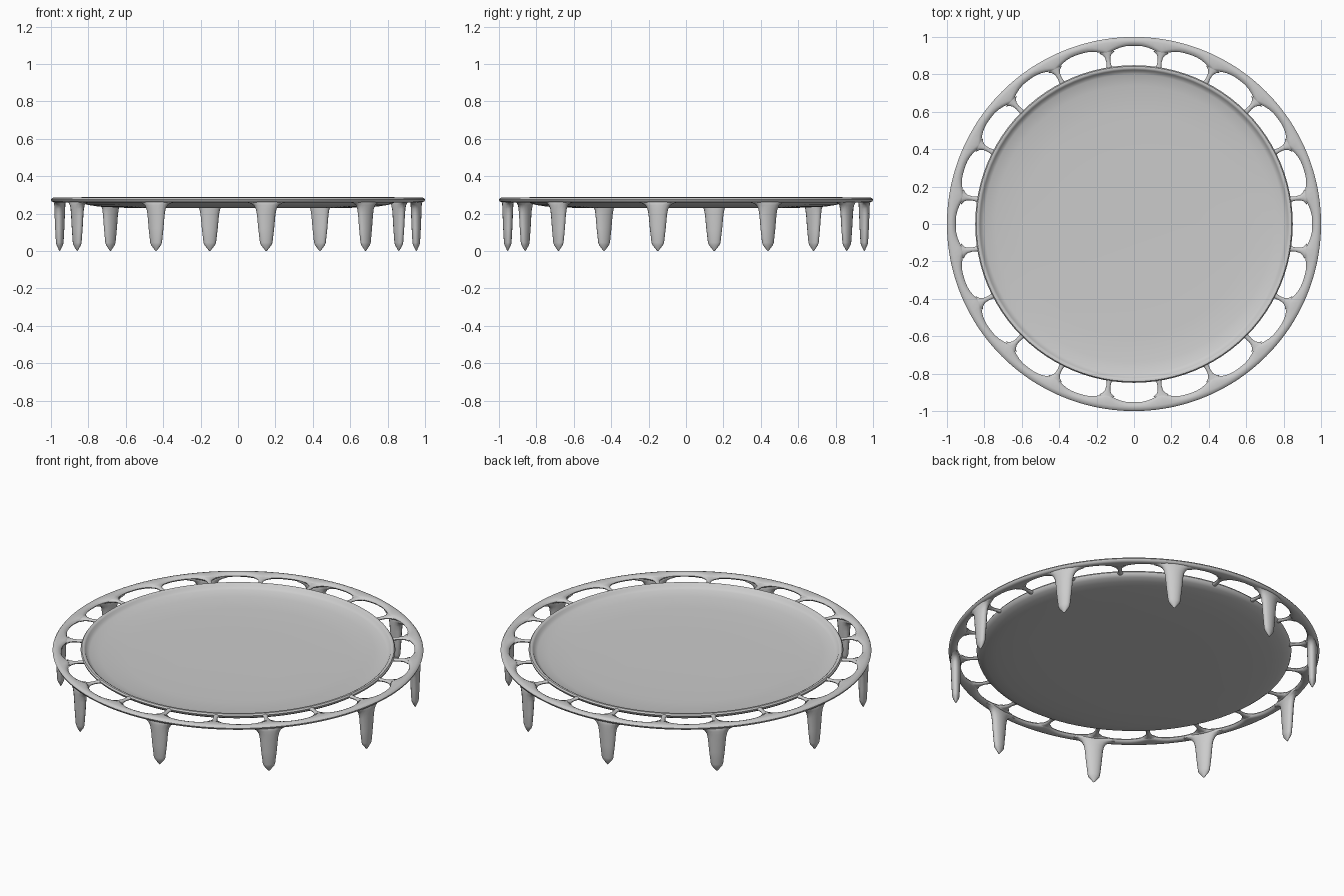
import bpy, bmesh
from math import sin, cos, pi, radians

if "Cube" in bpy.data.objects:
    bpy.data.objects.remove(bpy.data.objects["Cube"])


def loft(name, rings, closed=False, caps=False):
    """Skin a list of equal-sized closed point loops."""
    bm = bmesh.new()
    loops = [[bm.verts.new(p) for p in r] for r in rings]
    n = len(loops[0])
    for i in range(len(loops) if closed else len(loops) - 1):
        a, b = loops[i], loops[(i + 1) % len(loops)]
        for j in range(n):
            k = (j + 1) % n
            bm.faces.new((a[j], a[k], b[k], b[j]))
    if caps:
        bm.faces.new(loops[0])
        bm.faces.new(loops[-1])
    bmesh.ops.remove_doubles(bm, verts=bm.verts, dist=1e-6)
    bmesh.ops.recalc_face_normals(bm, faces=bm.faces)
    me = bpy.data.meshes.new(name)
    bm.to_mesh(me)
    bm.free()
    ob = bpy.data.objects.new(name, me)
    bpy.context.collection.objects.link(ob)
    bpy.ops.object.select_all(action='DESELECT')
    bpy.context.view_layer.objects.active = ob
    ob.select_set(True)
    bpy.ops.object.shade_smooth_by_angle(angle=radians(45))
    return ob


def polar(r, a, z):
    return (r * cos(a), r * sin(a), z)


# Outer ring: inner edge swells into a fillet at each of the 20 spokes
STEPS = 240
ring = []
for i in range(STEPS):
    a = 2 * pi * i / STEPS
    deg = (360 * i / STEPS) % 18
    d = abs(deg - 9)
    f = max(0, 1 - d / 7.5)
    ri = 0.953 - 0.036 * f ** 1.8
    ring.append([polar(r, a, z) for r, z in (
        (ri, 0.273), (ri + 0.006, 0.281), (ri + 0.018, 0.286), (0.978, 0.287),
        (0.993, 0.284), (1.0, 0.275), (0.996, 0.265), (0.985, 0.260),
        (ri + 0.016, 0.260), (ri + 0.005, 0.265))])
loft("outer_ring", ring, closed=True)

# Sagging mat with a raised rounded rim
profile = [(0, 0.229), (0.35, 0.229), (0.6, 0.231), (0.74, 0.237), (0.8, 0.246),
           (0.83, 0.256), (0.845, 0.267), (0.849, 0.278), (0.843, 0.287),
           (0.833, 0.288), (0.824, 0.282), (0.818, 0.270), (0.8, 0.262),
           (0.74, 0.250), (0.6, 0.243), (0.35, 0.240), (0, 0.240)]
loft("mat", [[polar(r, 2 * pi * j / 96, z) for j in range(96)] for r, z in profile[1:-1]],
     caps=True)

# Spokes: thin rods that flare at both ends
for k in range(20):
    a0 = radians(9 + 18 * k)
    c, s = cos(a0), sin(a0)
    rings = []
    for r, w, h in ((0.835, 0.019, 0.010), (0.855, 0.013, 0.009), (0.88, 0.011, 0.008),
                    (0.90, 0.014, 0.009), (0.915, 0.022, 0.010), (0.93, 0.042, 0.011)):
        loop = []
        for j in range(10):
            t = 2 * pi * j / 10
            y = w * cos(t)
            loop.append((r * c - y * s, r * s + y * c, 0.273 + h * sin(t)))
        rings.append(loop)
    loft(f"spoke_{k + 1}", rings, caps=True)

# Legs: wide flare under the ring, tapering to a pointed foot
sections = [(0.272, 0.125, 0.022), (0.261, 0.115, 0.025), (0.256, 0.088, 0.027),
            (0.245, 0.068, 0.028), (0.225, 0.056, 0.028), (0.195, 0.050, 0.027),
            (0.12, 0.043, 0.024), (0.045, 0.034, 0.020), (0.032, 0.029, 0.017),
            (0.004, 0.006, 0.004), (0.0, 0.001, 0.001)]
for k in range(10):
    a0 = radians(27 + 36 * k)
    rings = []
    for z, w, d in sections:
        loop = []
        for j in range(16):
            t = 2 * pi * j / 16
            loop.append(polar(0.965 + d * sin(t), a0 + w * cos(t) / 0.965, z))
        rings.append(loop)
    loft(f"leg_{k + 1}", rings, caps=True)
